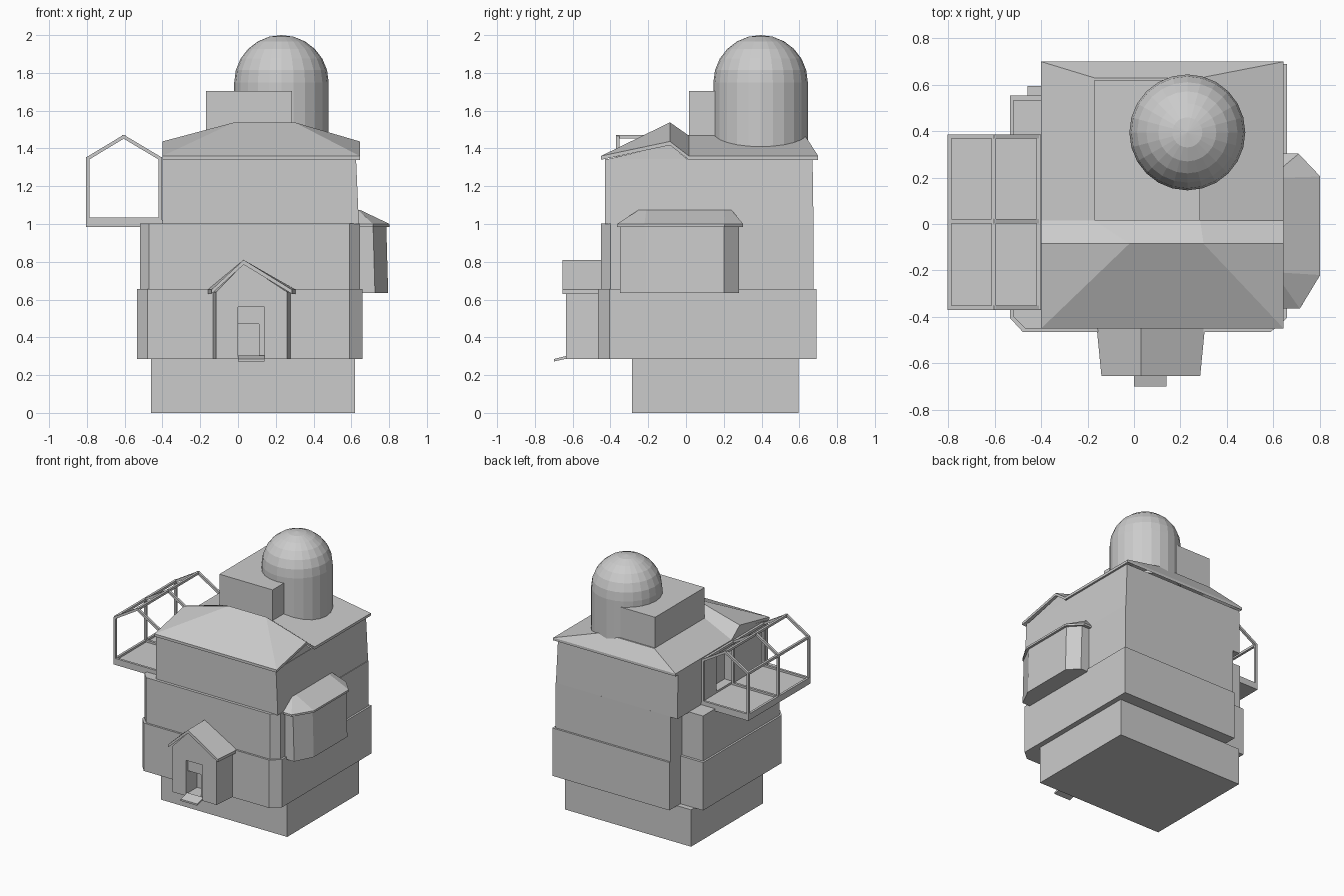
import bpy, bmesh, math
from mathutils import Vector, Matrix

if "Cube" in bpy.data.objects:
    bpy.data.objects.remove(bpy.data.objects["Cube"])


def finish(name, bm):
    bmesh.ops.recalc_face_normals(bm, faces=bm.faces)
    me = bpy.data.meshes.new(name)
    bm.to_mesh(me)
    bm.free()
    ob = bpy.data.objects.new(name, me)
    bpy.context.collection.objects.link(ob)
    return ob


def loft(name, *rings):
    """Closed solid through rings with equal point counts."""
    bm = bmesh.new()
    vs = [[bm.verts.new(p) for p in r] for r in rings]
    n = len(rings[0])
    for a, b in zip(vs, vs[1:]):
        for i in range(n):
            j = (i + 1) % n
            bm.faces.new((a[i], a[j], b[j], b[i]))
    bm.faces.new(vs[0][::-1])
    bm.faces.new(vs[-1])
    return finish(name, bm)


def prism(name, pts, z0, z1):
    return loft(name, [(x, y, z0) for x, y in pts], [(x, y, z1) for x, y in pts])


def box(name, x0, x1, y0, y1, z0, z1):
    return prism(name, [(x0, y0), (x1, y0), (x1, y1), (x0, y1)], z0, z1)


def cut(ob, cutter):
    m = ob.modifiers.new("cut", 'BOOLEAN')
    m.object = cutter
    m.operation = 'DIFFERENCE'
    m.solver = 'EXACT'
    bpy.context.view_layer.objects.active = ob
    bpy.ops.object.modifier_apply(modifier=m.name)
    bpy.data.objects.remove(cutter)


def floor_plan(x0, x1, y0, y1, cx0, cx1, cy, nx, ny):
    """Chamfered front corners and a notched back left corner."""
    return [(x0, cy), (cx0, y0), (cx1, y0), (x1, cy), (x1, y1), (nx, y1), (nx, ny), (x0, ny)]


# Main storeys
box("base", -0.46, 0.62, -0.285, 0.595, 0, 0.285)
prism("ground_floor", floor_plan(-0.535, 0.66, -0.465, 0.69, -0.48, 0.59, -0.405, -0.34, 0.555), 0.285, 0.655)
prism("middle_floor", floor_plan(-0.52, 0.645, -0.45, 0.675, -0.47, 0.59, -0.40, -0.34, 0.535), 0.655, 1.003)
upper = loft("upper_floor",
             [(-0.40, -0.428, 1.0), (0.64, -0.428, 1.0), (0.64, 0.675, 1.0), (-0.40, 0.675, 1.0)],
             [(-0.40, -0.428, 1.345), (0.625, -0.428, 1.345), (0.625, 0.67, 1.345), (-0.40, 0.67, 1.345)])
cut(upper, box("balcony_door_cutter", -0.5, -0.33, 0.0, 0.2, 1.035, 1.3))
loft("gable_infill", *[[(x, -0.43, 1.34), (x, -0.085, 1.42), (x, 0.01, 1.34)] for x in (-0.398, 0.622)])

# Main roof: front gabled wing with a raised ridge, hipped rear wing
pts = [(-0.40, -0.45, 1.36), (0.645, -0.45, 1.36),
       (-0.40, -0.085, 1.437), (-0.02, -0.085, 1.538), (0.30, -0.085, 1.538), (0.645, -0.085, 1.437),
       (-0.40, 0.015, 1.36), (-0.17, 0.015, 1.468), (0.285, 0.015, 1.468), (0.645, 0.015, 1.36),
       (-0.17, 0.63, 1.468), (0.285, 0.63, 1.468), (-0.40, 0.70, 1.36), (0.645, 0.70, 1.36)]
faces = [(0, 1, 4, 3), (0, 3, 2), (1, 5, 4), (2, 3, 7, 6), (3, 4, 8, 7), (4, 5, 9, 8),
         (6, 7, 10, 12), (7, 8, 11, 10), (8, 9, 13, 11), (10, 11, 13, 12)]
rim = [0, 1, 5, 9, 13, 12, 6, 2]
bm = bmesh.new()
top = [bm.verts.new(p) for p in pts]
low = [bm.verts.new((x, y, z - 0.02)) for x, y, z in pts]
for f in faces:
    bm.faces.new([top[i] for i in f])
    bm.faces.new([low[i] for i in reversed(f)])
for a, b in zip(rim, rim[1:] + rim[:1]):
    bm.faces.new((top[a], low[a], low[b], top[b]))
finish("main_roof", bm)

# Roof room and domed tower
box("roof_room", -0.17, 0.285, 0.015, 0.62, 1.44, 1.705)
SIDES, RINGS, R = 24, 6, 0.25


def circle(r, z):
    return [(0.23 + r * math.cos(2 * math.pi * i / SIDES),
             0.395 + r * math.sin(2 * math.pi * i / SIDES), z) for i in range(SIDES)]


arc = [k * math.pi / 2 / RINGS for k in range(RINGS)]
rings = [circle(R, 1.40)] + [circle(R * math.cos(a), 1.75 + R * math.sin(a)) for a in arc]
rings.append(circle(0.001, 2.0))
loft("domed_tower", *rings)

# Entrance porch, narrower at the front
C = 0.0725


def porch_wall(y, w):
    return [(C - w, y, 0.285), (C + w, y, 0.285), (C + w, y, 0.64), (0.03, y, 0.79), (C - w, y, 0.64)]


def porch_roof(y, w):
    return [(C - w, y, 0.63), (C - w, y, 0.652), (0.03, y, 0.81), (C + w, y, 0.652),
            (C + w, y, 0.63), (0.03, y, 0.785)]


porch = loft("porch", porch_wall(-0.635, 0.188), porch_wall(-0.45, 0.207))
cut(porch, box("doorway_cutter", 0.0, 0.14, -0.7, -0.61, 0.30, 0.56))
cut(porch, box("door_opening_cutter", 0.0, 0.11, -0.7, -0.50, 0.30, 0.47))
loft("porch_roof", porch_roof(-0.655, 0.213), porch_roof(-0.45, 0.233))
loft("door_step", *[[(x, -0.70, 0.272), (x, -0.62, 0.290), (x, -0.62, 0.305), (x, -0.70, 0.285)]
                    for x in (0.0, 0.14)])

# Bay window on the right
bay = [(0.62, -0.35), (0.715, -0.35), (0.785, -0.21), (0.785, 0.20), (0.71, 0.28), (0.62, 0.28)]
loft("bay_window", [(x + (0.01 if x > 0.7 else 0), y, 0.635) for x, y in bay],
     [(x, y, 0.99) for x, y in bay])
eave = [(0.62, -0.365), (0.715, -0.365), (0.803, -0.22), (0.803, 0.205), (0.71, 0.303), (0.62, 0.303)]
ridge = [(0.62, -0.25), (0.635, -0.25), (0.645, -0.21), (0.645, 0.20), (0.635, 0.24), (0.62, 0.24)]
loft("bay_roof", [(x, y, 0.985) for x, y in eave], [(x, y, 1.0) for x, y in eave],
     [(x, y, 1.075) for x, y in ridge])

# Balcony with an open gabled frame
box("balcony_floor", -0.805, -0.40, -0.37, 0.387, 0.985, 1.02)
bm = bmesh.new()


def bar(a, b, t=0.018):
    a, b = Vector(a), Vector(b)
    d = b - a
    rot = d.to_track_quat('Z', 'Y').to_matrix().to_4x4()
    bmesh.ops.create_cube(bm, size=1, matrix=Matrix.Translation((a + b) / 2) @ rot
                          @ Matrix.Diagonal((t, t, d.length + t * 0.5, 1)))


XL, XM, XR, YF, YB = -0.796, -0.605, -0.412, -0.361, 0.378
for y in (YF, 0.012, YB):
    for x in (XL, XR):
        bar((x, y, 1.02), (x, y, 1.345))
        bar((x, y, 1.347), (XM, y, 1.462))
    bar((XL, y, 1.026), (XR, y, 1.026))
for x, z in ((XL, 1.347), (XM, 1.462), (XR, 1.347), (XL, 1.026)):
    bar((x, YF, z), (x, YB, z))
finish("balcony_frame", bm)
